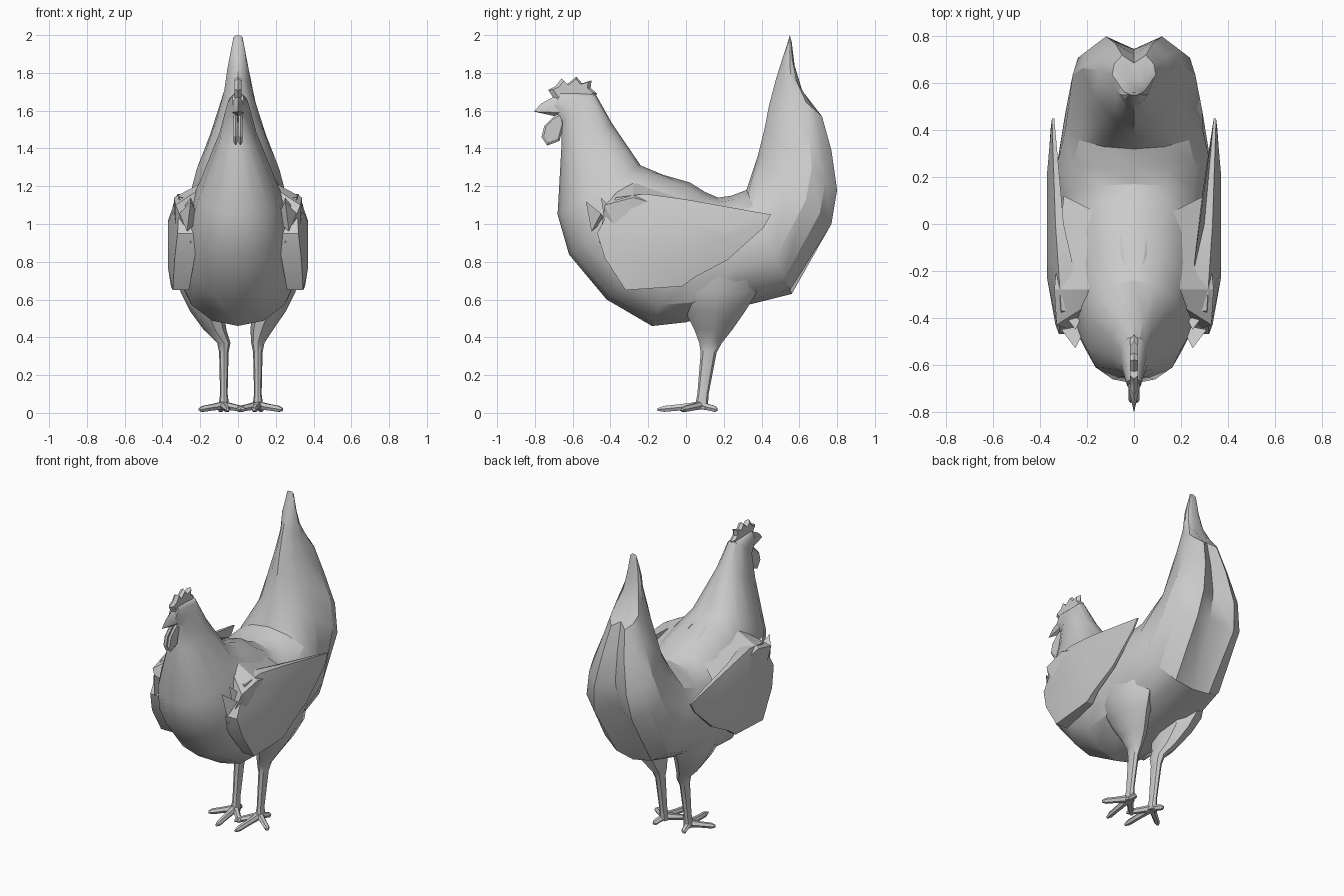
import bpy, bmesh
from math import sin, cos, pi, radians, copysign
from mathutils import Vector

cube = bpy.data.objects.get("Cube")
if cube:
    bpy.data.objects.remove(cube)

grey = bpy.data.materials.new("plain_grey")
grey.use_nodes = True
grey.diffuse_color = (0.6, 0.6, 0.6, 1)
grey.node_tree.nodes["Principled BSDF"].inputs["Base Color"].default_value = (0.6, 0.6, 0.6, 1)


def finish(name, bm, angle=30):
    bmesh.ops.recalc_face_normals(bm, faces=bm.faces)
    mesh = bpy.data.meshes.new(name)
    bm.to_mesh(mesh)
    bm.free()
    mesh.materials.append(grey)
    obj = bpy.data.objects.new(name, mesh)
    bpy.context.collection.objects.link(obj)
    bpy.ops.object.select_all(action="DESELECT")
    obj.select_set(True)
    bpy.context.view_layer.objects.active = obj
    bpy.ops.object.shade_smooth_by_angle(angle=radians(angle))
    return obj


def loft(name, rings, angle=30):
    """Skin a list of equal-length point rings and cap both ends."""
    bm = bmesh.new()
    loops = [[bm.verts.new(p) for p in ring] for ring in rings]
    n = len(loops[0])
    for a, b in zip(loops, loops[1:]):
        for i in range(n):
            j = (i + 1) % n
            bm.faces.new((a[i], a[j], b[j], b[i]))
    bm.faces.new(loops[0])
    bm.faces.new(loops[-1])
    return finish(name, bm, angle)


def hull(name, points, angle=20):
    bm = bmesh.new()
    for p in points:
        bm.verts.new(p)
    out = bmesh.ops.convex_hull(bm, input=bm.verts)
    loose = {v for v in out["geom_interior"] if isinstance(v, bmesh.types.BMVert)}
    bmesh.ops.delete(bm, geom=list(loose), context="VERTS")
    return finish(name, bm, angle)


def plate(name, outline, x, thick):
    """Flat side-on outline of (y, z) points, tapered at the rim."""
    mid = sum((Vector(p) for p in outline), Vector((0, 0))) / len(outline)
    rings = []
    for dx, k in ((-thick, .8), (0, 1), (thick, .8)):
        pts = [mid + (Vector(p) - mid) * k for p in outline]
        rings.append([(x + dx, p.x, p.y) for p in pts])
    return loft(name, rings)


def tube(name, rings, sides=8):
    """Upright limb from (x, y, z, radius x, radius y) stations."""
    turn = [2 * pi * i / sides for i in range(sides)]
    return loft(name, [[(x + a * cos(t), y + b * sin(t), z) for t in turn]
                       for x, y, z, a, b in rings], 40)


# Body from head to tail tip: belly side y, z; back side y, z; half width
stations = [
    (-.705, 1.61, -.66, 1.70, .03), (-.66, 1.54, -.48, 1.69, .058),
    (-.66, 1.40, -.39, 1.53, .10), (-.68, 1.05, -.24, 1.31, .21),
    (-.62, .84, -.12, 1.26, .26), (-.42, .60, .02, 1.22, .29),
    (-.18, .46, .10, 1.17, .315), (0, .48, .17, 1.14, .325),
    (.28, .56, .24, 1.15, .335), (.56, .63, .32, 1.18, .30),
    (.77, 1.0, .38, 1.36, .24), (.80, 1.18, .415, 1.50, .20),
    (.77, 1.39, .44, 1.63, .135), (.72, 1.57, .48, 1.78, .085),
    (.62, 1.69, .515, 1.89, .058), (.575, 1.84, .535, 1.95, .04),
    (.56, 1.96, .55, 2.0, .025),
]
body = []
for k, (y0, z0, y1, z1, w) in enumerate(stations):
    low, high = Vector((0, y0, z0)), Vector((0, y1, z1))
    ring = []
    for i in range(14):
        t = 2 * pi * i / 14
        c = copysign(abs(cos(t)) ** .8, cos(t))
        # The tail is wider behind than in front
        flare = 1 + .4 * c if 10 <= k <= 13 else 1
        if 10 <= k <= 13:           # groove between the two tail lobes
            c = .72 if i == 0 else 1 if i in (1, 13) else c
        p = (low + high) / 2 + (low - high) / 2 * c
        p.x = w * sin(t) * flare
        ring.append(p)
    body.append(ring)
loft("body", body)

# Head details
hull("beak", [(0, -.805, 1.595), (0, -.77, 1.635), (0, -.69, 1.68), (0, -.69, 1.57)]
     + [(s * .03, -.67, z) for s in (-1, 1) for z in (1.59, 1.65)])
plate("comb", [(-.73, 1.71), (-.69, 1.73), (-.66, 1.77), (-.63, 1.74), (-.58, 1.78),
               (-.55, 1.745), (-.50, 1.76), (-.505, 1.72), (-.47, 1.69), (-.50, 1.65),
               (-.60, 1.65), (-.69, 1.65)], 0, .018)
wattle = [(-.65, 1.60), (-.70, 1.57), (-.75, 1.52), (-.765, 1.46), (-.735, 1.415),
          (-.67, 1.44), (-.645, 1.53)]

# Wing outline: y, z, outer x, inner x
wing = [(-.37, 1.14, .31, .20), (-.22, 1.16, .32, .25), (0, 1.13, .335, .30),
        (.45, 1.05, .35, .34), (.41, .98, .355, .345), (.22, .81, .355, .335),
        (.05, .72, .355, .325), (-.02, .67, .355, .31), (-.32, .65, .345, .26),
        (-.43, .82, .335, .23), (-.47, .95, .32, .20)]

for s, side, foot in ((1, "left", .105), (-1, "right", -.075)):
    plate(side + "_wattle", wattle, s * .013, .01)

    # Wing with a slightly swollen outer face
    inner = [(s * b, y, z) for y, z, a, b in wing]
    outer = [(s * a, y, z) for y, z, a, b in wing]
    swell = [(s * .37, y * .5, .88 + (z - .88) * .5) for y, z, a, b in wing]
    loft(side + "_wing", [inner, outer, swell], 20)

    # Shoulder joining neck, back and wing
    hull(side + "_shoulder", [(s * x, y, z) for x, y, z in (
        (.03, -.24, 1.30), (.17, -.28, 1.23), (.33, -.43, 1.10), (.34, -.28, 1.14),
        (.30, .12, 1.03), (.06, .0, 1.21), (.25, -.46, .9), (.33, -.36, .95))])

    # Loose feathers at the front of the wing
    for y, z, h in ((-.53, 1.12, .16), (-.45, 1.14, .2)):
        hull(side + "_front_feather", [(s * .25, y, z), (s * .31, y + .08, z - h * .4),
                                       (s * .27, y + .03, z - h), (s * .2, y + .1, z - h * .6)])

    # Leg; the feet stand slightly off centre
    tube(side + "_leg", [(x, y, z, a, b) for x, y, z, a, b in (
        (s * .19, .17, .80, .13, .24), (s * .19, .165, .64, .115, .21),
        (s * .165, .155, .54, .09, .16), (s * .11 + foot * .15, .145, .44, .06, .10),
        (foot, .13, .37, .035, .06), (foot, .12, .32, .025, .042),
        (foot, .09, .10, .02, .03), (foot, .08, .02, .03, .035))])

    # Toes taper from the ankle to a blunt claw
    for dx, ty in ((-.02, -.15), (.13, -.02), (-.11, -.03), (.02, .165)):
        ankle, tip = Vector((foot, .08, .04)), Vector((foot + s * dx, ty, .018))
        across = (tip - ankle).cross(Vector((0, 0, 1))).normalized()
        rings = []
        for f, r in ((0, .024), (.5, .019), (.85, .018), (1, .008)):
            c = ankle.lerp(tip, f)
            c.z = max(c.z, r)
            rings.append([c + across * r * cos(q * pi / 3) + Vector((0, 0, r * sin(q * pi / 3)))
                          for q in range(6)])
        loft(side + "_toe", rings, 40)
